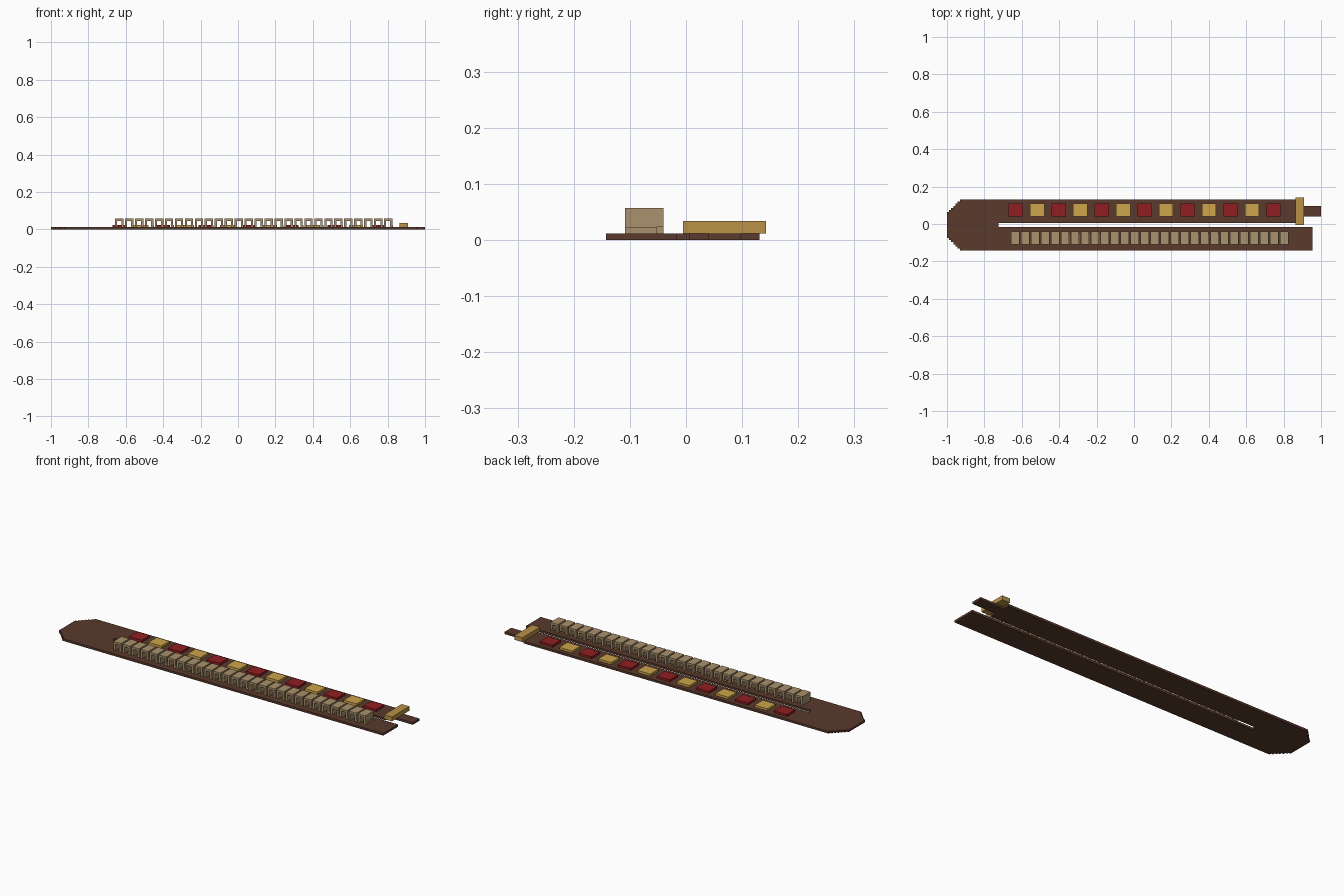
import bpy, bmesh, math

if "Cube" in bpy.data.objects:
    bpy.data.objects.remove(bpy.data.objects["Cube"])

U = 2 / 175  # block size


def srgb(v):
    v /= 255
    return v / 12.92 if v <= 0.04045 else ((v + 0.055) / 1.055) ** 2.4


def material(name, r, g, b):
    m = bpy.data.materials.new(name)
    m.diffuse_color = (srgb(r), srgb(g), srgb(b), 1)
    m.use_nodes = True
    m.node_tree.nodes["Principled BSDF"].inputs["Base Color"].default_value = m.diffuse_color
    return m


leather = material("brown leather", 90, 58, 44)
red = material("dark red", 145, 30, 34)
gold = material("gold", 205, 165, 75)
brass = material("brass", 184, 146, 70)
tan = material("tan loops", 170, 145, 108)


def make(name, bm, mat):
    me = bpy.data.meshes.new(name)
    bmesh.ops.recalc_face_normals(bm, faces=bm.faces)
    bm.to_mesh(me)
    bm.free()
    me.materials.append(mat)
    ob = bpy.data.objects.new(name, me)
    bpy.context.collection.objects.link(ob)
    return ob


def boxes(name, mat, items):
    """Blocks given as (x0, x1, y0, y1, z0, z1) in block units."""
    bm = bmesh.new()
    for x0, x1, y0, y1, z0, z1 in items:
        vs = bmesh.ops.create_cube(bm, size=1)["verts"]
        for v in vs:
            v.co.x = (x1 if v.co.x > 0 else x0) * U
            v.co.y = (y1 if v.co.y > 0 else y0) * U
            v.co.z = (z1 if v.co.z > 0 else z0) * U
    return make(name, bm, mat)


# Strap: U-shaped outline with finely stepped corners at the closed end
outline = [(75.5, 11.5)]
for i in range(6):
    outline += [(-81.5 - i, 11.5 - i), (-81.5 - i, 10.5 - i)]
outline.append((-87.5, 5.5))
lower = [(-87.5, -6.5)]
for i in reversed(range(6)):
    lower += [(-81.5 - i, -11.5 + i), (-81.5 - i, -12.5 + i)]
outline += lower + [(83.5, -12.5), (83.5, -1.5), (-63.5, -1.5), (-63.5, 0.5), (75.5, 0.5)]
bm = bmesh.new()
face = bm.faces.new([bm.verts.new((x * U, y * U, 0)) for x, y in outline])
top = bmesh.ops.extrude_face_region(bm, geom=[face])["geom"]
bmesh.ops.translate(bm, vec=(0, 0, U), verts=[g for g in top if isinstance(g, bmesh.types.BMVert)])
make("strap", bm, leather)

# Buckle and the tongue passing beneath it
boxes("buckle_tongue", leather, [(75.5, 87.5, 3.5, 8.5, 0, 1)])
boxes("buckle_bar", brass, [(75.5, 79.5, -0.5, 12.5, 1, 3)])

# Alternating square plates along the rear strip
plates = {0: [], 1: []}
for i in range(13):
    x = -55.3 + i * 10.05
    w = 3.3
    plates[i % 2].append((x - w, x + w, 3.5, 9.5, 1, 2))
boxes("red_plates", red, plates[0])
boxes("gold_plates", gold, plates[1])

# Row of hollow loops along the front strip
loops = []
for i in range(28):
    x = -57.5 + i * 4.66
    loops += [
        (x, x + 3.9, -9.5, -3.5, 4, 5),        # roof
        (x, x + 1, -9.5, -3.5, 1, 4),          # left wall
        (x + 2.9, x + 3.9, -9.5, -3.5, 2, 4),  # right wall
        (x + 2.9, x + 4.2, -9.5, -4.5, 1, 2),  # foot
    ]
boxes("loops", tan, loops)
